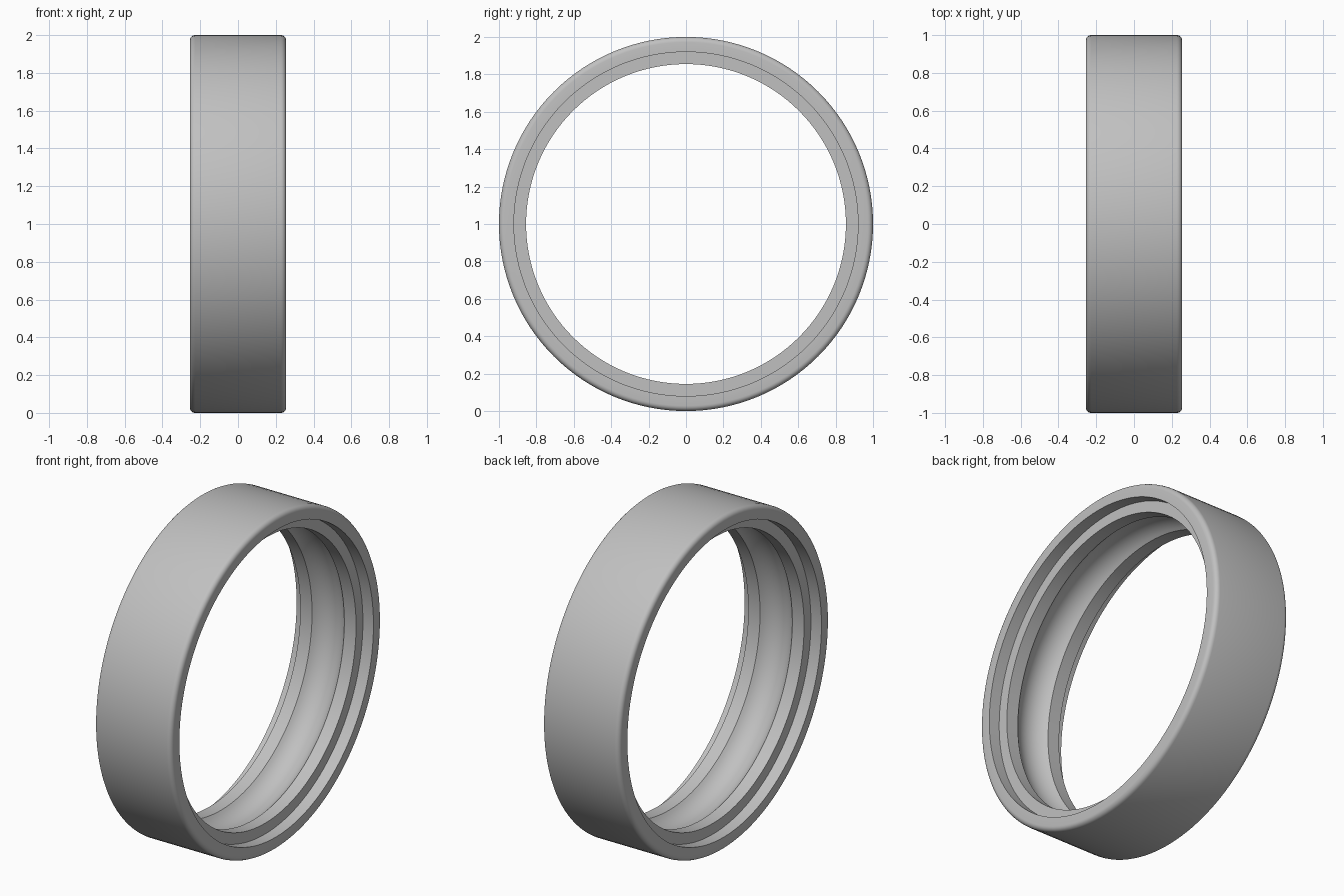
import bpy
import bmesh
import math
from mathutils import Vector, Matrix

cube = bpy.data.objects.get("Cube")
if cube:
    bpy.data.objects.remove(cube, do_unlink=True)

# Main sizes
OUTER, SEAT, LAND = 1.0, 0.92, 0.855     # radii
HALF, STEP, GROOVE = 0.255, 0.185, 0.107  # half widths along the axis
FILLET, SAG = 0.028, 0.05
SEGMENTS = 128

steel = bpy.data.materials.new("steel grey")
steel.use_nodes = True
colour = (0.53, 0.53, 0.53, 1)
steel.diffuse_color = colour
steel.node_tree.nodes["Principled BSDF"].inputs["Base Color"].default_value = colour


def arc(cx, cr, radius, start, end, steps):
    """Points (axis, radius) along an arc, angles in degrees."""
    angles = [math.radians(start + (end - start) * i / steps) for i in range(steps + 1)]
    return [(cx + radius * math.cos(a), cr + radius * math.sin(a)) for a in angles]


# Half section: outer wall, rounded shoulder, side face, seal seat, land
half = arc(HALF - FILLET, OUTER - FILLET, FILLET, 90, 0, 5)
half += [(HALF, SEAT), (STEP, SEAT), (STEP, LAND)]

# Ball groove around the middle of the bore
ball = (GROOVE ** 2 + SAG ** 2) / (2 * SAG)
spread = math.degrees(math.asin(GROOVE / ball))
groove = arc(0, LAND + SAG - ball, ball, 90 - spread, 90 + spread, 14)

section = half + groove + [(-x, r) for x, r in reversed(half)]

# Revolve the closed section around the x axis
bm = bmesh.new()
verts = [bm.verts.new((x, 0, r)) for x, r in section]
edges = [bm.edges.new((v, verts[i - 1])) for i, v in enumerate(verts)]
bmesh.ops.spin(bm, geom=verts + edges, cent=(0, 0, 0), axis=(1, 0, 0),
               angle=math.tau, steps=SEGMENTS, use_merge=True)
bmesh.ops.remove_doubles(bm, verts=bm.verts, dist=0.0001)
bmesh.ops.recalc_face_normals(bm, faces=bm.faces)

mesh = bpy.data.meshes.new("bearing_outer_ring")
bm.to_mesh(mesh)
bm.free()
mesh.materials.append(steel)
ring = bpy.data.objects.new("bearing_outer_ring", mesh)
bpy.context.collection.objects.link(ring)
ring.location.z = OUTER

# Smooth surfaces with crisp step and groove edges
bpy.ops.object.select_all(action='DESELECT')
ring.select_set(True)
bpy.context.view_layer.objects.active = ring
bpy.ops.object.shade_smooth_by_angle(angle=math.radians(30))
